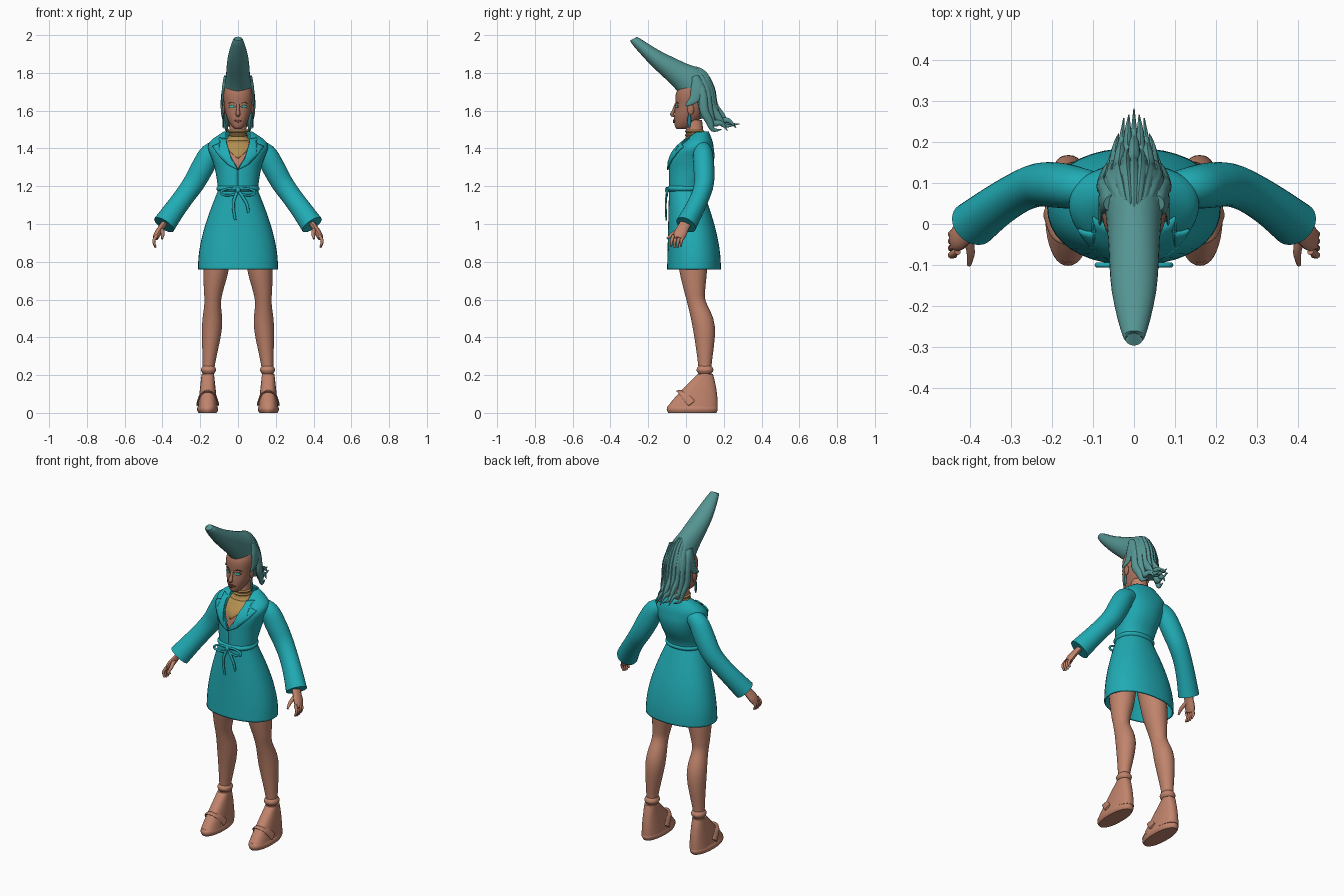
import bpy, bmesh, math
from mathutils import Vector, Matrix
from mathutils.bvhtree import BVHTree

if "Cube" in bpy.data.objects:
    bpy.data.objects.remove(bpy.data.objects["Cube"])


def material(name, *rgb):
    mat = bpy.data.materials.new(name)
    mat.use_nodes = True
    mat.diffuse_color = (*rgb, 1)
    shader = mat.node_tree.nodes["Principled BSDF"]
    shader.inputs["Base Color"].default_value = (*rgb, 1)
    shader.inputs["Roughness"].default_value = .8
    return mat


ROBE = material("robe teal", .015, .41, .46)
HAIR = material("hair grey teal", .09, .3, .29)
SKIN = material("skin", .53, .23, .15)
FACE = material("face skin", .4, .17, .11)
LIPS = material("lips", .27, .09, .07)
BROW = material("brow brown", .08, .04, .03)
GOLD = material("gold", .45, .27, .08)
EYES = material("eye teal", .05, .5, .45)
JEWEL = material("earring blue", .02, .2, .27)
SIDEWAYS, DEPTH = Vector((1, 0, 0)), Vector((0, 1, 0))


def finish(name, bm, *mats):
    bmesh.ops.recalc_face_normals(bm, faces=bm.faces[:])
    mesh = bpy.data.meshes.new(name)
    bm.to_mesh(mesh)
    bm.free()
    for mat in mats:
        mesh.materials.append(mat)
    ob = bpy.data.objects.new(name, mesh)
    bpy.context.collection.objects.link(ob)
    return ob


def thicken(ob, thickness, offset=-1):
    mod = ob.modifiers.new("thickness", "SOLIDIFY")
    mod.thickness, mod.offset = thickness, offset


def dense(rows, steps=4):
    """Smooth interpolation between rows of numbers."""
    out = []
    for i in range(len(rows) - 1):
        quad = rows[max(i - 1, 0)], rows[i], rows[i + 1], rows[min(i + 2, len(rows) - 1)]
        for t in (step / steps for step in range(steps)):
            out.append([b + t / 2 * (c - a + t * (2 * a - 5 * b + 4 * c - d + t * (3 * (b - c) + d - a)))
                        for a, b, c, d in zip(*quad)])
    return out + [list(rows[-1])]


def join_rings(name, rings, closed, caps, *mats):
    bm = bmesh.new()
    verts = [[bm.verts.new(point) for point in ring] for ring in rings]
    count = len(verts[0])
    for low, high in zip(verts, verts[1:]):
        for j in range(count if closed else count - 1):
            k = (j + 1) % count
            bm.faces.new((low[j], low[k], high[k], high[j]))
    if caps:
        bm.faces.new(verts[0])
        bm.faces.new(verts[-1])
    return finish(name, bm, *mats)


def loft(name, rows, *mats, cx=0, power=2.2, caps=True, gap=False, count=40):
    """Stack of level ovals: height, half width, front y, back y, front opening."""
    rings = []
    for z, half, front, back, *opening in dense(rows):
        start = math.asin(min(.9, max(0, opening[0]) / half)) if gap else 0
        ring = []
        for j in range(count + gap):
            angle = start + 2 * (math.pi - start) * j / count
            s, c = (math.copysign(abs(v) ** (2 / power), v) for v in (math.sin(angle), math.cos(angle)))
            ring.append((cx + s * half, (front + back) / 2 - c * (back - front) / 2, z))
        rings.append(ring)
    return join_rings(name, rings, not gap, caps, *mats)


def band(name, mat, z, half, front, back, thick, height, cx=0):
    """Rounded hoop around an upright part."""
    rows = []
    for step in range(-2, 3):
        swell = thick * math.cos(step * math.pi / 4)
        rows.append((z + step * height / 4, half + swell, front - swell, back + swell))
    loft(name, rows, mat, cx=cx)


def sweep(name, rows, mat, ref=DEPTH, side=1, flat=1, count=16):
    """Tube along a path: x, y, z, half thickness; flat widens it along ref."""
    rows, rings = dense(rows), []
    points = [Vector((side * x, y, z)) for x, y, z, *size in rows]
    for i, (x, y, z, thick, *wide) in enumerate(rows):
        along = (points[min(i + 1, len(points) - 1)] - points[max(i - 1, 0)]).normalized()
        across = (ref - along * ref.dot(along)).normalized() * (wide[0] if wide else thick * flat)
        out = along.cross(across).normalized() * thick
        turns = [2 * math.pi * j / count for j in range(count)]
        rings.append([points[i] + out * math.cos(w) + across * math.sin(w) for w in turns])
    return join_rings(name, rings, True, True, mat)


def blob(name, mat, centre, size, side=1):
    bm = bmesh.new()
    bmesh.ops.create_uvsphere(bm, u_segments=16, v_segments=10, radius=1)
    x, y, z = centre
    bm.transform(Matrix.Translation((side * x, y, z)) @ Matrix.Diagonal((*size, 1)))
    finish(name, bm, mat)


def drape(name, outline, mat, target, side=1, lift=.002, thick=.004):
    """Thin plate laid over the front of a target."""
    mesh = target.data
    tree = BVHTree.FromPolygons([v.co for v in mesh.vertices], [p.vertices[:] for p in mesh.polygons])
    bm = bmesh.new()
    bm.faces.new([bm.verts.new((side * x, 0, z)) for x, z in outline])
    bmesh.ops.triangulate(bm, faces=bm.faces[:])
    bmesh.ops.subdivide_edges(bm, edges=bm.edges[:], cuts=5, use_grid_fill=True)
    for v in bm.verts:
        hit = tree.ray_cast(v.co - DEPTH, DEPTH)[0] or tree.find_nearest(v.co)[0]
        v.co.y = hit.y - lift
    thicken(finish(name, bm, mat), thick, 0)


def oval(cx, cz, wide, high, count=12):
    turns = [2 * math.pi * j / count for j in range(count)]
    return [(cx + wide * math.cos(w), cz + high * math.sin(w)) for w in turns]


# Robe: flared open skirt, wrapped bodice and belt
HEM, WAIST = .76, 1.18
flare = []
for step in range(8):
    t = step / 7
    swell = .1 * math.sin(t * math.pi / 2)
    flare.append((WAIST + (HEM - WAIST) * t, .105 + swell * 1.07, -.09 - t / 100, .09 + swell * .95))
thicken(loft("robe_skirt", flare, ROBE, caps=False), .008)
bodice = loft("robe_bodice", [(1.17, .105, -.09, .09, 0), (1.22, .11, -.09, .1, 0), (1.29, .122, -.09, .135, 0),
                              (1.35, .14, -.085, .15, .03), (1.4, .158, -.057, .147, .045),
                              (1.44, .145, -.015, .14, .057), (1.49, .075, .04, .12, .064)],
              ROBE, gap=True, caps=False)
thicken(bodice, .006)
band("belt", ROBE, 1.187, .105, -.09, .09, .01, .03)
blob("belt_knot", ROBE, (0, -.1, 1.18), (.014, .012, .016))
for name, x, z in (("long_belt_tail", -.015, 1.02), ("short_belt_tail", .055, 1.06)):
    sweep(name, [(0, -.1, 1.18, .005), (x - .01, -.107, 1.11, .005), (x, -.105, z, .004)], ROBE, SIDEWAYS, flat=1.6)

# Chest and neck, with a gold collar chosen by height
chest = loft("chest_and_neck", [(1.22, .085, -.075, .08), (1.36, .115, -.067, .12), (1.41, .1, -.035, .115),
                                (1.44, .07, -.01, .105), (1.47, .048, 0, .095), (1.55, .044, 0, .085)], SKIN, GOLD)
for face in chest.data.polygons:
    face.material_index = int(1.42 < face.center.z < 1.47)
drape("gold_bib", [(-.07, 1.44), (-.045, 1.385), (0, 1.345), (.045, 1.385), (.07, 1.44)], GOLD, chest)
for name, z in (("lower_choker", 1.47), ("upper_choker", 1.49)):
    band(name, GOLD, z, .046, 0, .092, .006, .014)

# Head and face
head = loft("head", [(1.503, .018, -.048, 0), (1.515, .032, -.058, .03), (1.54, .048, -.062, .06),
                     (1.58, .064, -.062, .09), (1.63, .073, -.056, .105), (1.67, .077, -.056, .11),
                     (1.7, .074, -.05, .108), (1.73, .063, -.03, .1), (1.76, .035, 0, .07)], FACE)
sweep("nose", [(0, -.054, 1.635, .006), (0, -.066, 1.6, .008), (0, -.074, 1.58, .01), (0, -.06, 1.57, .004)],
      FACE, SIDEWAYS, flat=1.2)
drape("upper_lip", [(-.024, 1.546), (-.008, 1.554), (.008, 1.554), (.024, 1.546)], LIPS, head, thick=.008)
drape("lower_lip", [(-.022, 1.545), (0, 1.535), (.022, 1.545)], LIPS, head, thick=.009)

for side, word in ((1, "left"), (-1, "right")):
    drape(word + "_eye_lid", oval(.032, 1.622, .018, .009), BROW, head, side, .001, .003)
    drape(word + "_eye", oval(.032, 1.622, .015, .006), EYES, head, side, .003, .003)
    drape(word + "_brow", [(.012, 1.638), (.035, 1.647), (.055, 1.638), (.035, 1.641)], BROW, head, side)
    blob(word + "_ear", FACE, (.075, .025, 1.605), (.008, .017, .03), side)
    blob(word + "_earring", JEWEL, (.078, .018, 1.545), (.005, .01, .04), side)

    # Bow loop and lapel
    loop = oval(.045, 1.175, -.045, .018)
    sweep(word + "_bow_loop", [(x, -.1, z - x / 10, .006) for x, z in loop + loop[:1]], ROBE, side=side)
    drape(word + "_lapel", [(0, 1.285), (.034, 1.35), (.064, 1.45), (.1, 1.455), (.09, 1.43), (.135, 1.41),
                            (.1, 1.36), (.055, 1.315)], ROBE, bodice, side, .006, .008)

    # Sleeve
    sweep(word + "_sleeve", [(.09, .09, 1.4, .04), (.145, .09, 1.372, .056), (.19, .095, 1.295, .06),
                             (.235, .095, 1.215, .057), (.285, .075, 1.145, .054), (.34, .04, 1.07, .056),
                             (.392, 0, .996, .061)], ROBE, side=side, flat=.92, count=28)

    # Hand
    sweep(word + "_palm", [(.37, .015, 1.03, .018), (.4, -.01, .99, .016), (.425, -.03, .95, .018),
                           (.437, -.04, .925, .015)], SKIN, side=side, flat=1.9)
    for i, finger in enumerate(("index", "middle", "third", "little")):
        y = .017 * i - .066
        sweep(f"{word}_{finger}_finger", [(.43, y, .94, .009), (.446, y - .01, .91, .008),
                                          (.436, y - .012, .872 + .006 * abs(i - 1.5), .005)], SKIN, side=side)
    sweep(word + "_thumb", [(.405, -.03, .975, .012), (.398, -.07, .948, .01), (.402, -.1, .922, .005)],
          SKIN, SIDEWAYS, side)
    blob(word + "_finger_ring", BROW, (.44, -.056, .925), (.011, .011, .005), side)

    # Leg and anklet
    sweep(word + "_leg", [(.157, .1, .15, .033), (.156, .1, .24, .031), (.138, .095, .45, .053),
                          (.134, .057, .58, .044), (.13, .046, .65, .051), (.117, .038, .76, .067),
                          (.1, .025, .95, .08)], SKIN, side=side, flat=1.1, count=32)
    band(word + "_anklet", SKIN, .228, .03, .066, .135, .01, .04, .156 * side)

    # Wedge sandal: sole, sloping upper and instep strap
    band(word + "_sole", SKIN, .02, .048, -.094, .16, .008, .04, .161 * side)
    slope = []
    for step in range(6):
        t = step / 5
        slope.append((.03 + .175 * t, .052 - .019 * t, -.1 + .16 * t ** 1.1, .168 - .025 * t * t))
    loft(word + "_shoe", slope, SKIN, cx=.16 * side, power=2.5)
    sweep(word + "_strap", [(.107, .03, .05, .006), (.125, -.01, .098, .006), (.16, -.03, .115, .006),
                            (.196, -.01, .098, .006), (.214, .03, .05, .006)], SKIN, side=side, flat=3.6)

    # Side lock that sweeps forward above the ear
    sweep(word + "_side_lock", [(.055, .05, 1.78, .02, .02), (.073, .06, 1.72, .012, .034),
                                (.08, .045, 1.665, .007, .026), (.083, 0, 1.628, .003, .006)], HAIR, side=side)

# Tall swept crest with a blunt tip
sweep("hair_crest", [(0, -.262, 1.965, .008, .01), (0, -.275, 1.975, .022, .026), (0, -.165, 1.882, .044, .054),
                     (0, -.04, 1.795, .068, .063), (0, .03, 1.745, .088, .07), (0, .075, 1.69, .08, .08),
                     (0, .095, 1.63, .055, .076), (0, .105, 1.56, .03, .06)], HAIR, SIDEWAYS, count=32)

# Locks fanning over the back of the head into loose tips: spread, y, z, thickness
strand = [(.01, -.01, 1.835, .006), (.05, .08, 1.805, .018), (.073, .13, 1.72, .022), (.074, .145, 1.63, .024),
          (.066, .185, 1.565, .02), (.06, .23, 1.54, .012), (.05, .282, 1.52, .002)]
for k in range(9):
    fan = k / 4 - 1
    bend = fan * fan
    rows = []
    for i, (spread, y, z, thick) in enumerate(strand):
        wave = (-1) ** (k + i) * .01 if i > 3 else 0
        rows.append((spread * fan, y * (1 - bend / 3) + min(wave, 0), z - .03 * bend + wave, thick))
    sweep(f"back_lock_{k}", rows, HAIR, SIDEWAYS, flat=.7, count=12)

# Smooth shading with crisp edges
for ob in bpy.context.scene.objects:
    ob.select_set(ob.type == "MESH")
    if ob.type == "MESH":
        bpy.context.view_layer.objects.active = ob
bpy.ops.object.shade_smooth_by_angle(angle=math.radians(40))
